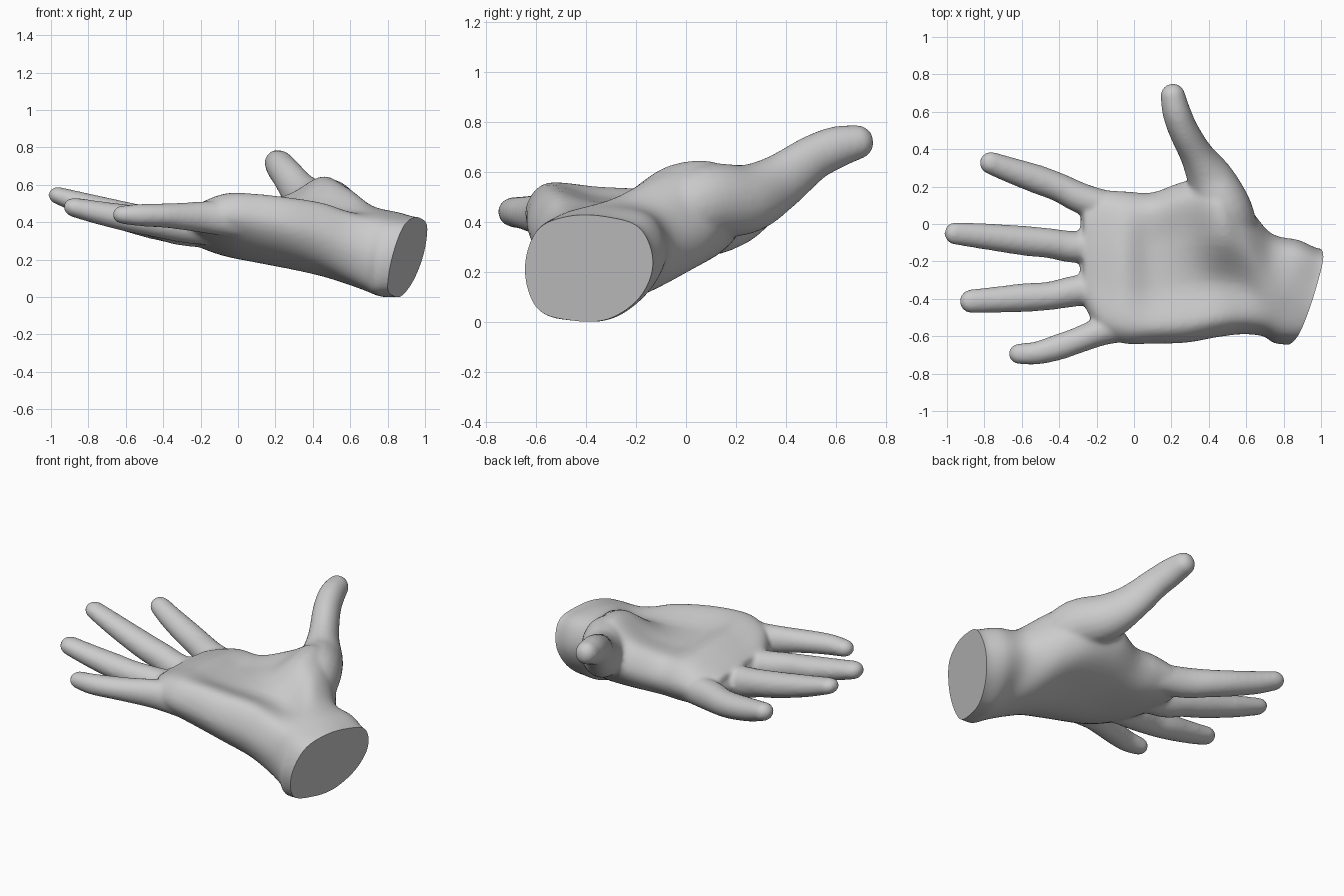
import bpy, bmesh, math
from mathutils import Vector

if "Cube" in bpy.data.objects:
    bpy.data.objects.remove(bpy.data.objects["Cube"])


def spline(pts, steps, closed=False):
    """Catmull-Rom interpolation of equal-length tuples."""
    n, out = len(pts), []
    get = (lambda i: pts[i % n]) if closed else (lambda i: pts[max(0, min(n - 1, i))])
    for i in range(n if closed else n - 1):
        a, b, c, d = (get(i + k) for k in (-1, 0, 1, 2))
        for s in range(steps):
            t = s / steps
            out.append([0.5 * (2 * q + (r - p) * t + (2 * p - 5 * q + 4 * r - w) * t * t
                               + (3 * q - p - 3 * r + w) * t ** 3)
                        for p, q, r, w in zip(a, b, c, d)])
    if not closed:
        out.append(list(pts[-1]))
    return out


def loft(bm, rings):
    """Skin a list of rings and cap both ends."""
    vs = [[bm.verts.new(p) for p in r] for r in rings]
    n = len(vs[0])
    faces = [bm.faces.new((a[i], a[(i + 1) % n], b[(i + 1) % n], b[i]))
             for a, b in zip(vs, vs[1:]) for i in range(n)]
    faces += [bm.faces.new(vs[0]), bm.faces.new(vs[-1][::-1])]
    bmesh.ops.recalc_face_normals(bm, faces=faces)


def digit(bm, pts, n=20):
    """Round-tipped tube; points are x, y, z, half width, half thickness."""
    path = spline(pts, 5)
    end, d = path[-1], (Vector(path[-1][:3]) - Vector(path[-2][:3])).normalized()
    for k in range(1, 7):
        a = k * math.pi / 2 / 6.3
        c = Vector(end[:3]) + d * end[3] * math.sin(a)
        path.append([*c, end[3] * math.cos(a), end[4] * math.cos(a)])
    rings = []
    for i, p in enumerate(path):
        t = Vector(path[min(i + 1, len(path) - 1)][:3]) - Vector(path[max(i - 1, 0)][:3])
        t.normalize()
        side = Vector((0, 0, 1)).cross(t).normalized()
        up = t.cross(side)
        rings.append([Vector(p[:3]) + side * p[3] * math.cos(2 * math.pi * j / n)
                      + up * p[4] * math.sin(2 * math.pi * j / n) for j in range(n)])
    loft(bm, rings)


bm = bmesh.new()

# Wrist and palm: x, cut slant, y min, y max, four top heights, four bottom heights
palm = [
    (.96, 1.0, -.645, -.13, .36, .42, .415, .37, .05, .005, .01, .10),
    (.89, 1.0, -.645, -.13, .37, .425, .42, .375, .05, .005, .01, .10),
    (.80, .7, -.635, -.085, .38, .44, .45, .41, .045, .005, .02, .13),
    (.70, .2, -.60, -.045, .40, .46, .485, .44, .07, .03, .075, .19),
    (.58, 0, -.59, .13, .45, .46, .58, .56, .115, .07, .13, .25),
    (.45, 0, -.605, .22, .50, .475, .62, .63, .18, .11, .175, .28),
    (.28, 0, -.635, .23, .53, .48, .52, .55, .24, .15, .19, .28),
    (.10, 0, -.64, .17, .55, .50, .485, .49, .29, .19, .20, .255),
    (-.05, 0, -.64, .175, .55, .54, .525, .485, .325, .23, .215, .255),
    (-.18, 0, -.585, .175, .51, .50, .485, .45, .35, .28, .255, .275),
    (-.27, 0, -.43, .10, .45, .45, .445, .43, .345, .32, .305, .31),
]
rings = []
for x, slant, y0, y1, *h in spline(palm, 5):
    top, bot = h[:4], h[4:]
    ys = [y0 + (y1 - y0) * f for f in (.10, .36, .65, .90)]
    prof = ([(y0, (top[0] + bot[0]) / 2)] + list(zip(ys, top))
            + [(y1, (top[3] + bot[3]) / 2)] + list(zip(ys, bot))[::-1])
    rings.append([(x + slant * (.32 * (y + .39) + .25 * (z - .21)), y, z)
                  for y, z in spline(prof, 5, True)])
loft(bm, rings)

# Index, middle, ring and little finger, from knuckle to tip
digit(bm, [(.0, .06, .345, .08, .085), (-.25, .125, .36, .083, .09), (-.40, .195, .378, .077, .08),
           (-.52, .24, .402, .077, .074), (-.66, .288, .438, .069, .066), (-.765, .326, .472, .061, .055)])
digit(bm, [(.0, -.12, .345, .08, .095), (-.30, -.124, .365, .085, .09), (-.45, -.103, .40, .08, .08),
           (-.58, -.09, .43, .08, .075), (-.78, -.068, .485, .071, .064), (-.955, -.05, .54, .061, .048)])
digit(bm, [(.0, -.33, .36, .08, .095), (-.27, -.352, .375, .084, .088), (-.45, -.384, .40, .076, .078),
           (-.58, -.393, .42, .077, .073), (-.74, -.405, .45, .07, .063), (-.87, -.413, .478, .064, .053)])
digit(bm, [(.05, -.54, .41, .08, .10), (-.15, -.568, .425, .077, .088), (-.30, -.622, .432, .07, .073),
           (-.40, -.657, .436, .07, .065), (-.52, -.69, .438, .062, .06), (-.615, -.694, .44, .056, .05)])

# Thumb and the muscle at its base
digit(bm, [(.54, -.06, .42, .13, .14), (.49, .08, .48, .14, .15), (.41, .24, .49, .125, .14),
           (.335, .37, .555, .09, .115), (.265, .50, .65, .08, .093), (.227, .60, .697, .076, .085),
           (.208, .685, .718, .067, .07)])

# Webs of skin between the finger bases
for a, b in (((-.245, .06, .36), (-.25, -.06, .36)), ((-.25, -.18, .37), (-.25, -.31, .375)),
             ((-.18, -.40, .385), (-.16, -.53, .40))):
    digit(bm, [(*a, .04, .05), (*b, .04, .05)])

mesh = bpy.data.meshes.new("open_hand")
bm.to_mesh(mesh)
bm.free()
hand = bpy.data.objects.new("open_hand", mesh)
bpy.context.collection.objects.link(hand)

# Fuse all parts into one skin and soften the joins
fuse = hand.modifiers.new("fuse", 'REMESH')
fuse.mode = 'VOXEL'
fuse.voxel_size = .013
soft = hand.modifiers.new("soften", 'SMOOTH')
soft.factor = .5
soft.iterations = 9
bpy.context.view_layer.objects.active = hand
hand.select_set(True)
for name in ("fuse", "soften"):
    bpy.ops.object.modifier_apply(modifier=name)

# Slanted flat cut across the wrist
bm = bmesh.new()
bm.from_mesh(hand.data)
bmesh.ops.bisect_plane(bm, geom=bm.verts[:] + bm.edges[:] + bm.faces[:], clear_outer=True,
                       plane_co=(.905, -.39, .21), plane_no=(1, -.32, -.25))
bmesh.ops.holes_fill(bm, edges=[e for e in bm.edges if e.is_boundary], sides=0)
bm.to_mesh(hand.data)
bm.free()
bpy.ops.object.shade_smooth_by_angle(angle=math.radians(45))
